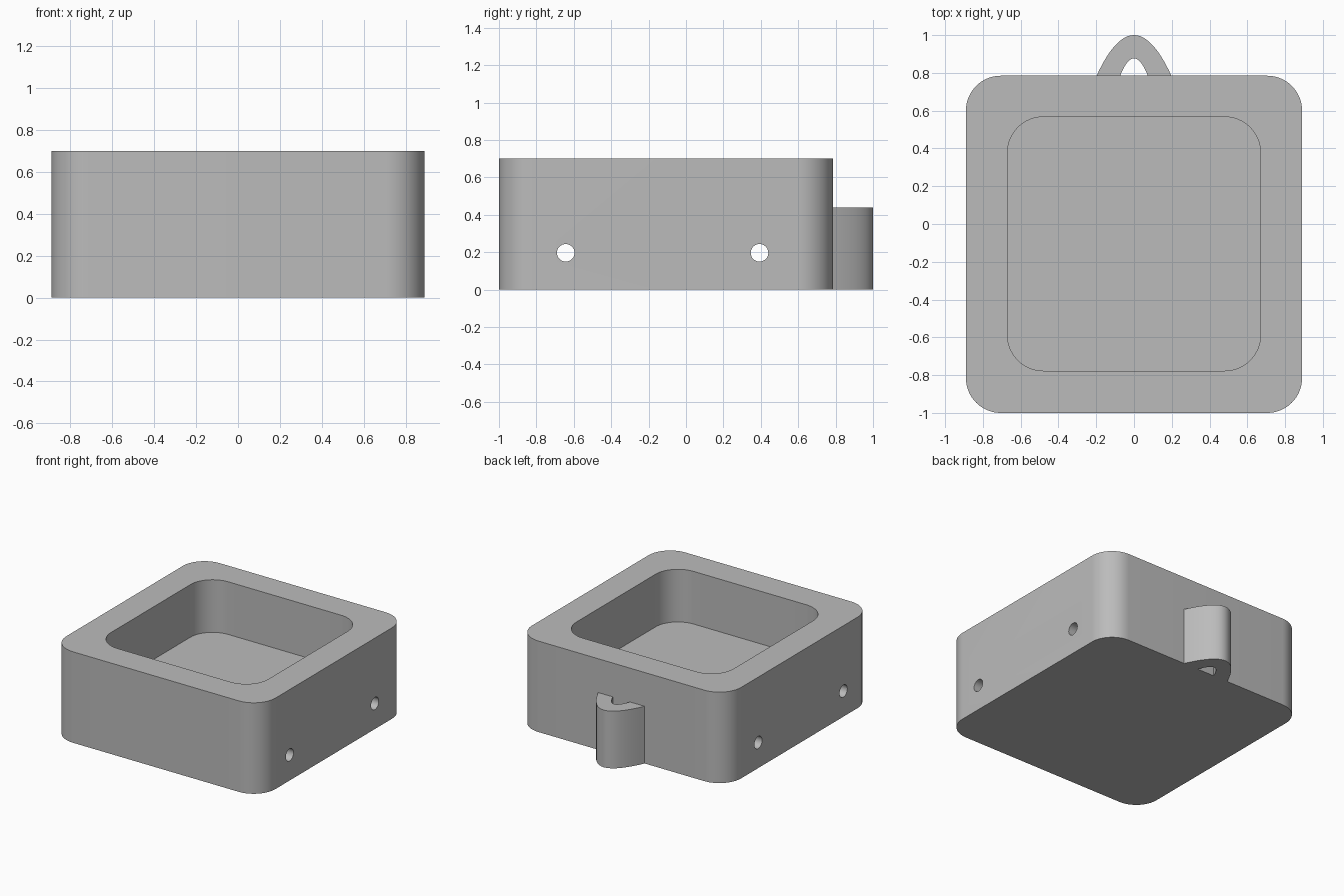
import bpy
import bmesh
import math

cube = bpy.data.objects.get("Cube")
if cube:
    bpy.data.objects.remove(cube, do_unlink=True)

grey = bpy.data.materials.new("plain grey")
grey.use_nodes = True
COLOUR = (0.5, 0.5, 0.5, 1)
grey.diffuse_color = COLOUR
grey.node_tree.nodes["Principled BSDF"].inputs["Base Color"].default_value = COLOUR


def prism(name, outline, z0, z1):
    """Extrude a closed outline from z0 up to z1."""
    bm = bmesh.new()
    face = bm.faces.new([bm.verts.new((x, y, z0)) for x, y in outline])
    grown = bmesh.ops.extrude_face_region(bm, geom=[face])
    top = [v for v in grown["geom"] if isinstance(v, bmesh.types.BMVert)]
    bmesh.ops.translate(bm, verts=top, vec=(0, 0, z1 - z0))
    bmesh.ops.recalc_face_normals(bm, faces=bm.faces)
    mesh = bpy.data.meshes.new(name)
    bm.to_mesh(mesh)
    bm.free()
    mesh.materials.append(grey)
    obj = bpy.data.objects.new(name, mesh)
    bpy.context.collection.objects.link(obj)
    return obj


def rounded_rectangle(half_x, y0, y1, radius, steps=16):
    points = []
    corners = [(half_x, y1), (-half_x, y1), (-half_x, y0), (half_x, y0)]
    for quarter, (x, y) in enumerate(corners):
        cx = x - math.copysign(radius, x)
        cy = y1 - radius if y == y1 else y0 + radius
        for i in range(steps + 1):
            a = (quarter + i / steps) * math.pi / 2
            points.append((cx + radius * math.cos(a), cy + radius * math.sin(a)))
    return points


def arch(half_width, base, peak, steps=24):
    """Parabola running from the right foot over the peak to the left foot."""
    ts = [1 - 2 * i / steps for i in range(steps + 1)]
    return [(half_width * t, peak - (peak - base) * t * t) for t in ts]


def select_only(obj):
    bpy.ops.object.select_all(action="DESELECT")
    obj.select_set(True)
    bpy.context.view_layer.objects.active = obj


def cut(target, cutter):
    cutter.hide_render = True
    mod = target.modifiers.new("cut", "BOOLEAN")
    mod.operation = "DIFFERENCE"
    mod.solver = "EXACT"
    mod.object = cutter
    select_only(target)
    bpy.ops.object.modifier_apply(modifier=mod.name)
    bpy.data.objects.remove(cutter, do_unlink=True)


BACK = 0.785

# Block with a rounded pocket sunk into its top
body = prism("body", rounded_rectangle(0.89, -1, BACK, 0.185), 0, 0.7)
cut(body, prism("pocket_cutter", rounded_rectangle(0.67, -0.777, 0.567, 0.19), 0.295, 0.9))

# Two tunnels running side to side beneath the pocket floor
for y in (-0.643, 0.393):
    bpy.ops.mesh.primitive_cylinder_add(
        vertices=32, radius=0.047, depth=2.2,
        location=(0, y, 0.197), rotation=(0, math.pi / 2, 0))
    tunnel = bpy.context.object
    tunnel.name = "tunnel_cutter"
    tunnel.data.materials.append(grey)
    cut(body, tunnel)

# Arched hanging loop on the back wall
loop_outline = arch(0.198, BACK, 1) + arch(0.073, BACK, 0.877)[::-1]
loop = prism("hanging_loop", loop_outline, 0, 0.44)

for obj in (body, loop):
    select_only(obj)
    bpy.ops.object.shade_smooth_by_angle(angle=math.radians(30))
